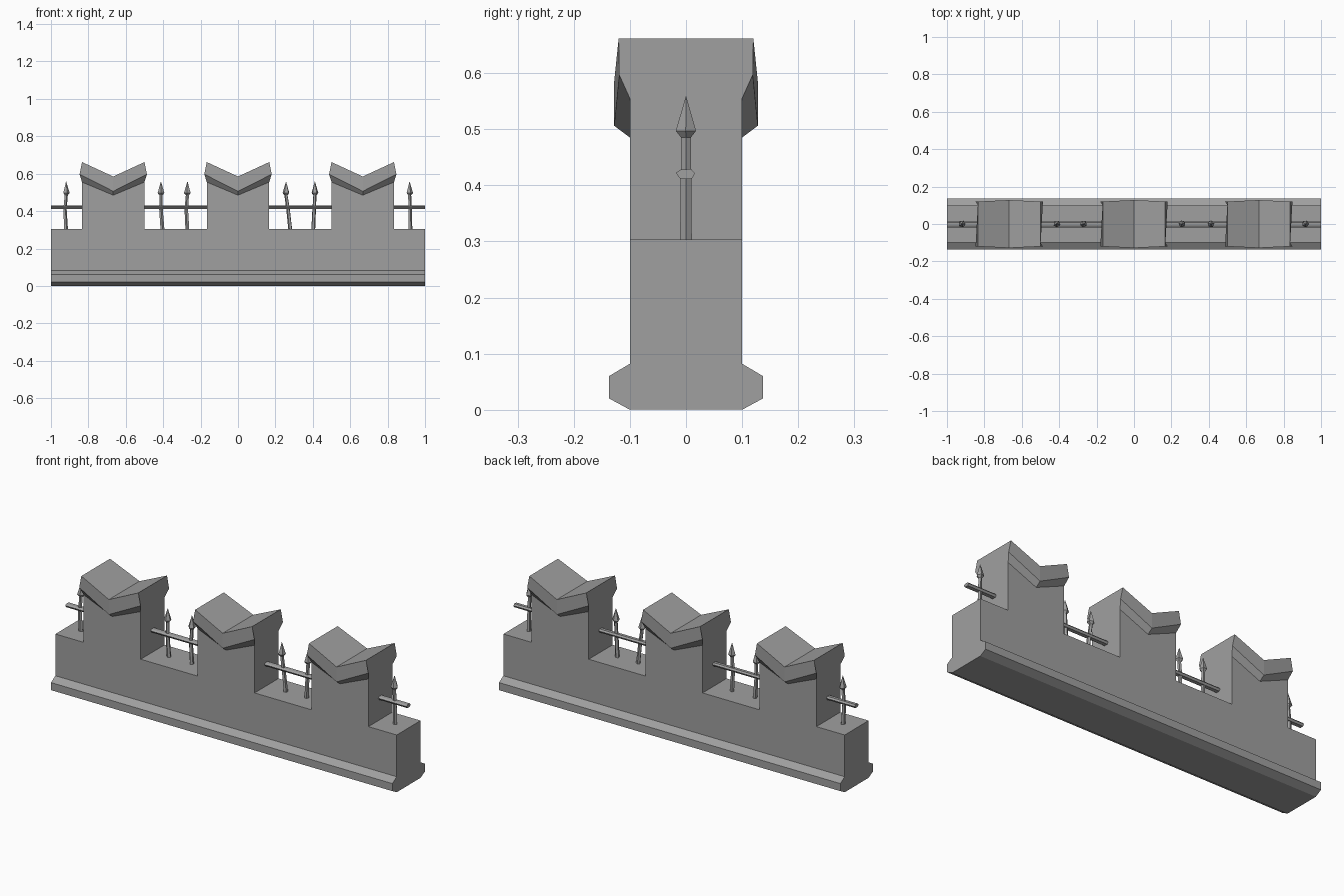
import bpy, math
from mathutils import Vector

cube = bpy.data.objects.get("Cube")
if cube:
    bpy.data.objects.remove(cube)

stone = bpy.data.materials.new("grey stone")
stone.use_nodes = True
grey = (0.35, 0.35, 0.35, 1)
stone.diffuse_color = grey
stone.node_tree.nodes["Principled BSDF"].inputs["Base Color"].default_value = grey


def loft(name, rings):
    """Skin a list of equal closed rings and cap both ends."""
    n = len(rings[0])
    verts = [p for ring in rings for p in ring]
    faces = [tuple(range(n))[::-1],
             tuple(range(len(verts) - n, len(verts)))]
    for r in range(len(rings) - 1):
        for i in range(n):
            j = (i + 1) % n
            faces.append((r * n + i, r * n + j, (r + 1) * n + j, (r + 1) * n + i))
    mesh = bpy.data.meshes.new(name)
    mesh.from_pydata(verts, [], faces)
    mesh.materials.append(stone)
    obj = bpy.data.objects.new(name, mesh)
    bpy.context.collection.objects.link(obj)
    return obj


def mirror_y(half):
    """Close a right-hand (y, z) profile with its mirror image."""
    return half + [(-y, z) for y, z in reversed(half)]


# Long wall with a chamfered plinth along its foot
half = [(0.1, 0), (0.137, 0.02), (0.137, 0.06), (0.1, 0.082), (0.1, 0.303)]
loft("wall", [[(x, y, z) for y, z in mirror_y(half)] for x in (-1, 1)])

# Three merlons, each with a notched, flared cap
W = 0.167
for k, cx in enumerate((-0.667, 0, 0.667)):
    outline = [(-W, 0.303), (W, 0.303), (W, 0.555), (0, 0.485), (-W, 0.555)]
    loft(f"merlon_{k + 1}",
         [[(cx + x, y, z) for x, z in outline] for y in (0.1, -0.1)])
    end = [(W, 0.1, 0.555), (0.18, 0.119, 0.597), (0.167, 0.12, 0.662)]
    middle = [(0, 0.1, 0.485), (0, 0.128, 0.506), (0, 0.128, 0.585)]
    rings = []
    for side, section in ((-1, end), (0, middle), (1, end)):
        ring = [(cx + side * x, y, z) for x, y, z in section]
        rings.append(ring + [(x, -y, z) for x, y, z in reversed(ring)])
    loft(f"merlon_cap_{k + 1}", rings)

# Iron rail running through the merlons
section = [(0.016, 0.421), (0.009, 0.429), (-0.009, 0.428),
           (-0.018, 0.422), (-0.01, 0.411), (0.01, 0.411)]
loft("rail", [[(x, y, z) for y, z in section] for x in (-1, 1)])

# Slightly crooked spikes: foot x, middle x, top x
SIDES = 5
levels = [(0.3, 0.011), (0.41, 0.010), (0.485, 0.009), (0.497, 0.019), (0.558, 0.0005)]
spikes = [(-0.92, -0.926, -0.919), (-0.404, -0.412, -0.412), (-0.27, -0.276, -0.27),
          (0.28, 0.268, 0.257), (0.402, 0.407, 0.411), (0.921, 0.92, 0.917)]
for k, (foot, mid, top) in enumerate(spikes):
    rings = []
    for (z, r), x in zip(levels, (foot, mid, top, top, top)):
        rings.append([Vector((x + r * math.cos(a), r * math.sin(a), z))
                      for a in (math.tau * i / SIDES + k for i in range(SIDES))])
    loft(f"spike_{k + 1}", rings)
